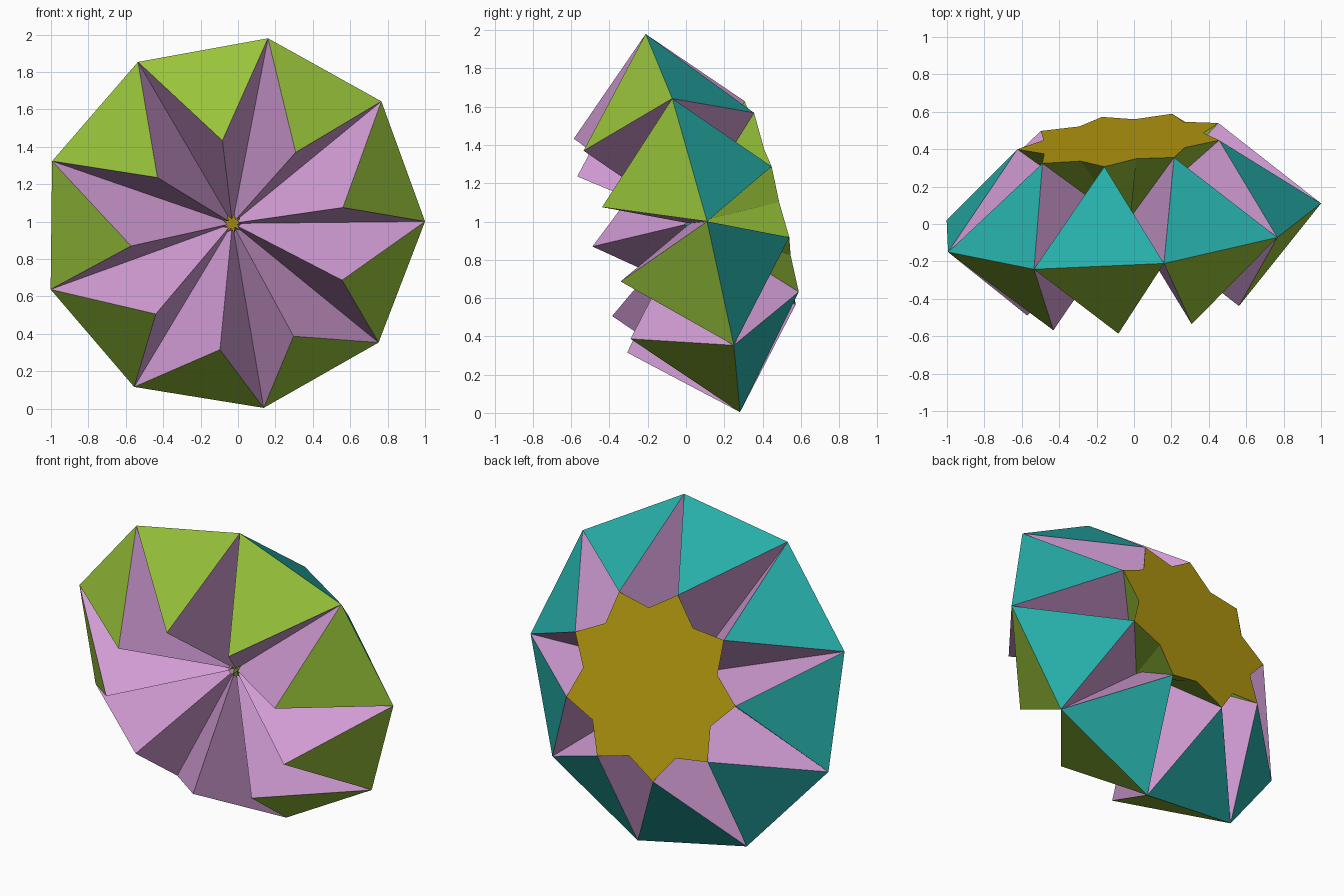
import bpy, bmesh, math
from mathutils import Matrix, Vector

cube = bpy.data.objects.get("Cube")
if cube:
    bpy.data.objects.remove(cube, do_unlink=True)

N = 9                       # number of petals
STEP = 2 * math.pi / N
START = math.radians(9.4)   # clock angle of the first rim corner
RIM = 1.034                 # radius of the rim corners
HOLE = 0.05                 # size of the central hole relative to the flower


def material(name, rgb):
    lin = [c / 12.92 if c <= 0.04045 else ((c + 0.055) / 1.055) ** 2.4 for c in rgb] + [1.0]
    m = bpy.data.materials.new(name)
    m.use_nodes = True
    m.diffuse_color = lin
    m.node_tree.nodes["Principled BSDF"].inputs["Base Color"].default_value = lin
    return m


pink = material("pink", (0.82, 0.61, 0.83))
green = material("leaf green", (0.60, 0.77, 0.23))
teal = material("teal", (0.15, 0.68, 0.66))
gold = material("gold", (0.73, 0.62, 0.06))


def polar(radius, turn, height):
    """Point at a clock angle counted in petal steps from the first corner."""
    t = START + turn * STEP
    return Vector((radius * math.sin(t), radius * math.cos(t), height))


def make_mesh(name, verts, faces, mats):
    """faces: list of (vertex indices, material index)"""
    bm = bmesh.new()
    vs = [bm.verts.new(v) for v in verts]
    for idx, mat in faces:
        bm.faces.new([vs[i] for i in idx]).material_index = mat
    bmesh.ops.recalc_face_normals(bm, faces=bm.faces)
    me = bpy.data.meshes.new(name)
    bm.to_mesh(me)
    bm.free()
    for m in mats:
        me.materials.append(m)
    return me


def add_object(name, mesh, matrix):
    ob = bpy.data.objects.new(name, mesh)
    bpy.context.collection.objects.link(ob)
    ob.matrix_world = matrix


# Tilted frame: local z is the flower's facing direction
facing = Vector((0.087, -0.966, -0.242)).normalized()
up = Vector((0, 0, 1))
up = (up - up.dot(facing) * facing).normalized()
side = up.cross(facing)
frame = Matrix.Translation((-0.03, 0.02, 0.99)) @ Matrix((side, up, facing)).transposed().to_4x4()

# Petal: two rim corners, a front tip and a back tip, tapering to the centre
outer = [polar(RIM, 0, 0), polar(RIM, 1, 0), polar(0.585, 0.5, 0.474), polar(0.557, 0.5, -0.443)]
inner = [v * HOLE for v in outer]
petal_faces = [((0, 1, 2), 1), ((0, 1, 3), 2)]
petal_faces += [((a, b, b + 4, a + 4), 0) for a in (0, 1) for b in (2, 3)]
petal = make_mesh("petal", outer + inner, petal_faces, [pink, green, teal])
for i in range(N):
    add_object(f"petal_{i + 1}", petal, frame @ Matrix.Rotation(-STEP * i, 4, "Z"))

# Funnel from the central hole to the star-shaped back plate
narrow, wide = [], []
for i in range(N):
    narrow += [polar(RIM * HOLE, i, 0), polar(0.557 * HOLE, i + 0.5, -0.443 * HOLE)]
    wide += [polar(0.442, i, -0.443), polar(0.557, i + 0.5, -0.443)]
M = 2 * N
walls = [((i, (i + 1) % M, M + (i + 1) % M, M + i), 0) for i in range(M)]
plate = [(tuple(range(M, 2 * M)), 1)]
add_object("funnel_and_back_plate", make_mesh("funnel", narrow + wide, walls + plate, [green, gold]), frame)
